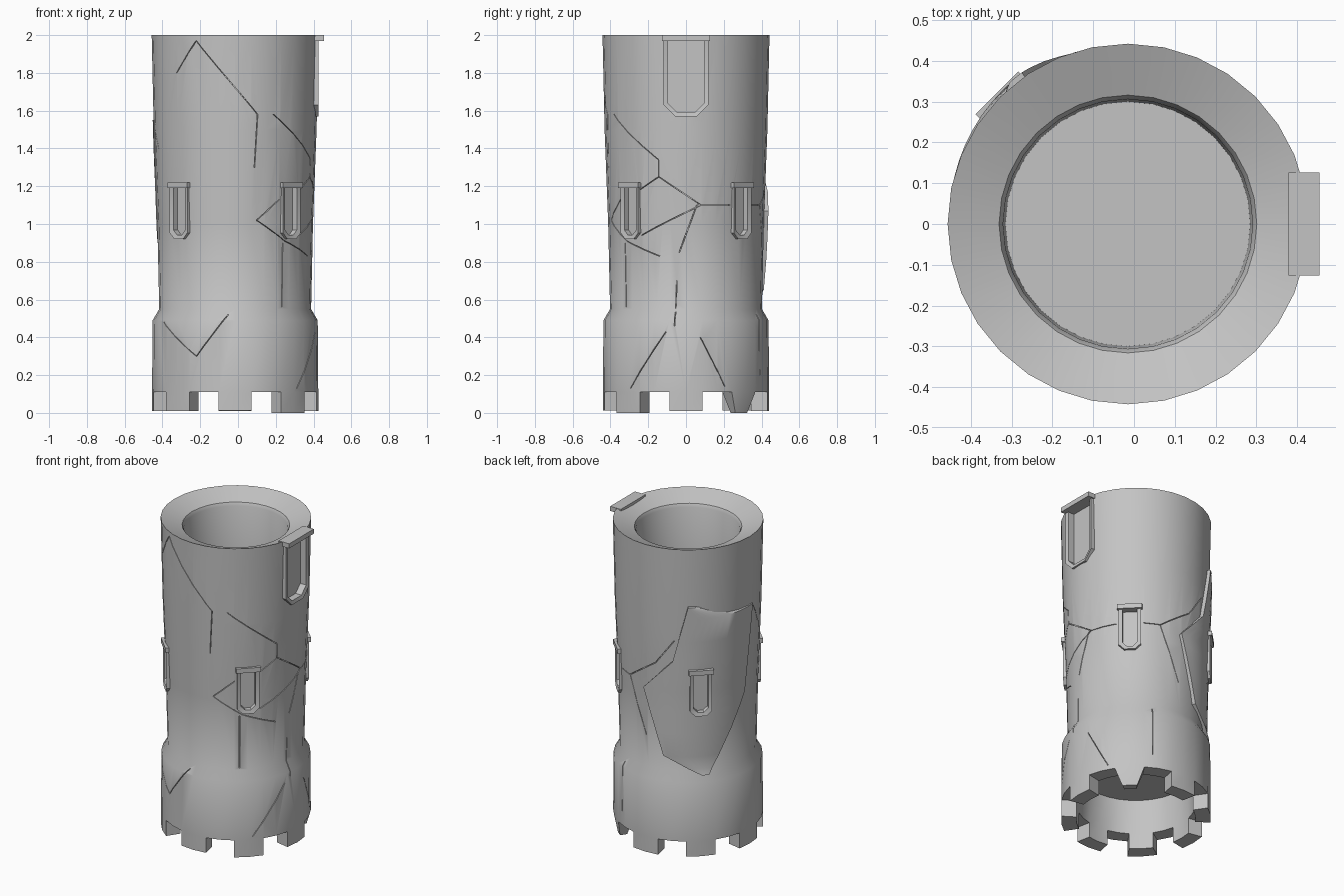
import bpy, bmesh, math, random
from mathutils import Vector, Matrix

random.seed(4)
if "Cube" in bpy.data.objects:
    bpy.data.objects.remove(bpy.data.objects["Cube"])

CX = -0.015
OUTER = [(0.44, 0.11), (0.437, 0.49), (0.402, 0.55), (0.412, 1.0), (0.431, 1.5), (0.442, 2.0)]

stone = bpy.data.materials.new("grey stone")
stone.use_nodes = True
stone.diffuse_color = (0.55, 0.55, 0.55, 1)
stone.node_tree.nodes["Principled BSDF"].inputs["Base Color"].default_value = stone.diffuse_color


def shade(ob):
    bpy.ops.object.select_all(action='DESELECT')
    ob.select_set(True)
    bpy.context.view_layer.objects.active = ob
    bpy.ops.object.shade_smooth_by_angle(angle=math.radians(40))


def finish(name, bm):
    bmesh.ops.recalc_face_normals(bm, faces=bm.faces)
    me = bpy.data.meshes.new(name)
    bm.to_mesh(me)
    bm.free()
    ob = bpy.data.objects.new(name, me)
    bpy.context.collection.objects.link(ob)
    me.materials.append(stone)
    shade(ob)
    return ob


def cut(target, cutter):
    cutter.hide_render = True
    mod = target.modifiers.new("cut", 'BOOLEAN')
    mod.operation = 'DIFFERENCE'
    mod.solver = 'EXACT'
    mod.object = cutter
    bpy.context.view_layer.objects.active = target
    bpy.ops.object.modifier_apply(modifier=mod.name)


def interpolate(z, points):
    for (v0, z0), (v1, z1) in zip(points, points[1:]):
        if z <= z1:
            return v0 + (v1 - v0) * (z - z0) / (z1 - z0)
    return points[-1][0]


def on_wall(deg, z, r):
    a = math.radians(deg)
    return Vector((CX + r * math.cos(a), r * math.sin(a), z))


# Tower: revolved shell with hollow top and battlement ring, angles follow the merlons
def build_tower():
    bm = bmesh.new()
    angles = [45 * k + o for k in range(8) for o in (-11.5, 0, 11.5, 22.5)]
    profile = [(0.34, 0.33), (0.35, 0.11)] + OUTER + [(0.316, 1.95), (0.306, 1.93), (0.3, 1.45)]
    rings = [[bm.verts.new(on_wall(a, z, r)) for a in angles] for r, z in profile]
    n = len(angles)
    merlons = []
    for j in range(len(rings) - 1):
        for i in range(n):
            k = (i + 1) % n
            f = bm.faces.new((rings[j][i], rings[j][k], rings[j + 1][k], rings[j + 1][i]))
            if j == 1 and i % 4 < 2:
                merlons.append((i // 4, f))
    bm.faces.new(rings[0])
    bm.faces.new(rings[-1])
    # Merlons: pairs of ring faces pulled down, one of them chipped to a point
    for k in range(8):
        faces = [f for m, f in merlons if m == k]
        ext = bmesh.ops.extrude_face_region(bm, geom=faces)["geom"]
        bmesh.ops.delete(bm, geom=faces, context='FACES_ONLY')
        mid = on_wall(45 * k, 0, 0.395)
        low = 0.0 if k in (1, 7) else random.uniform(0.008, 0.02)
        for v in (g for g in ext if isinstance(g, bmesh.types.BMVert)):
            v.co.z = low
            if k == 1:
                v.co.xy = mid.xy.lerp(v.co.xy, 0.5)
    return finish("tower", bm)


# Loose wall piece: curved plate pushed out of the wall, most at one side
def build_loose_piece(columns=12):
    left = [(136, .53), (105, .65), (88, 1.07), (113, 1.27), (125, 1.63)]
    right = [(142, .53), (178, 1.0), (186, 1.55), (130, 1.63)]
    bm = bmesh.new()
    heights = [.53, .57, .65, .8, .93, 1.0, 1.07, 1.17, 1.27, 1.4, 1.55, 1.63]
    layers = []
    for inner in (True, False):
        grid = []
        for z in heights:
            a, b = interpolate(z, left), interpolate(z, right)
            row = []
            for c in range(columns + 1):
                deg = a + (b - a) * c / columns
                push = -0.03 if inner else 0.003 + 0.019 * min(1, (186 - deg) / 70)
                row.append(bm.verts.new(on_wall(deg, z, interpolate(z, OUTER) + push)))
            grid.append(row)
        layers.append(grid)
        for p, q in zip(grid, grid[1:]):
            for c in range(columns):
                bm.faces.new((p[c], p[c + 1], q[c + 1], q[c]))
    border = [e for e in bm.edges if e.is_boundary]
    bmesh.ops.bridge_loops(bm, edges=border)
    return finish("loose_wall_piece", bm)


# Window outline: square top, chamfered bottom corners
def outline(w, z0, z1, c):
    return [(-w, z1), (-w, z0 + c), (-w + c, z0), (w - c, z0), (w, z0 + c), (w, z1)]


def prism(name, pts, d0, d1, deg, hole=None):
    bm = bmesh.new()
    rot = Matrix.Translation((CX, 0, 0)) @ Matrix.Rotation(math.radians(deg), 4, 'Z')

    def loop(points, d):
        return [bm.verts.new(rot @ Vector((d, u, z))) for u, z in points]

    loops = [loop(pts, d0), loop(pts, d1)]
    pairs = [(0, 1)]
    if hole:
        loops += [loop(hole, d1 - 0.006), loop(hole, d0)]
        pairs = [(0, 1), (1, 2), (2, 3), (3, 0)]
    else:
        for l in loops:
            bm.faces.new(l)
    n = len(pts)
    for p, q in pairs:
        a, b = loops[p], loops[q]
        for i in range(n):
            k = (i + 1) % n
            bm.faces.new((a[i], a[k], b[k], b[i]))
    return finish(name, bm)


def window(name, deg, w, z0, z1, rim, wall, depth, out, targets):
    outer = outline(w, z0, z1, w * 0.5)
    inner = outline(w - rim, z0 + rim, z1 - rim, w * 0.4)
    prism(name + "_frame", outer, wall - 0.03, wall + 0.008, deg, inner)
    top = w + 0.008
    head = [(-top, z1 - 0.03), (top, z1 - 0.03), (top, z1), (-top, z1)]
    prism(name + "_lintel", head, wall - 0.04, wall + out, deg)
    # Recess cut into the wall behind the frame
    cutter = prism(name + "_cutter", inner, wall - depth, wall + 0.1, deg)
    for target in targets:
        cut(target, cutter)
    bpy.data.objects.remove(cutter)


tower = build_tower()
piece = build_loose_piece()
for side, deg in (("back_left", 45), ("front_right", 225), ("front_left", 315)):
    window(side + "_window", deg, 0.066, 0.92, 1.22, 0.022, 0.416, 0.03, 0.018, [tower])
window("back_right_window", 135, 0.066, 0.92, 1.22, 0.022, 0.434, 0.03, 0.02, [tower, piece])
window("tall_window", 0, 0.118, 1.57, 2.0, 0.022, 0.434, 0.04, 0.036, [tower])

# Cracks: narrow grooves cut into the wall, given as (angle, height) paths
CRACKS = [
    [(-135, 1.8), (-118, 1.97), (-74, 1.58), (-76, 1.3)],
    [(-150, .48), (-118, .3), (-95, .52)],
    [(-56, 1.13), (-74, 1.02), (-50, .91), (-20, .83)],
    [(-62, 1.58), (-20, 1.34), (-20, 1.25), (-36, 1.18)],
    [(-20, 1.25), (11, 1.1), (-35, .94)],
    [(-52, .9), (-52, .56)],
    [(-7, .7), (-8, .46)],
    [(10, .4), (28, .14)],
    [(-14, .43), (-42, .13)],
    [(186, 1.55), (198, 1.4)],
    [(56, 1.1), (70, 1.1), (98, 1.24), (114, 1.4)],
    [(70, 1.1), (88, .75)],
    [(34, 1.1), (8, 1.1), (-5, .85)],
    [(63, .52), (63, .2)],
]


def crack(start, end, width=0.002):
    (a0, z0), (a1, z1) = start, end
    bm = bmesh.new()
    steps = max(2, int(max(abs(a1 - a0) / 5, abs(z1 - z0) / 0.1)))
    du, dz = math.radians(a1 - a0) * 0.42, z1 - z0
    size = math.hypot(du, dz)
    oa, oz = math.degrees(-dz / size * width / 0.42), du / size * width
    rings = []
    for s in range(steps + 1):
        a, z = a0 + (a1 - a0) * s / steps, z0 + dz * s / steps
        r = interpolate(z, OUTER)
        corners = ((1, -0.015), (-1, -0.015), (-1, 0.02), (1, 0.02))
        rings.append([bm.verts.new(on_wall(a + k * oa, z + k * oz, r + d)) for k, d in corners])
    for p, q in zip(rings, rings[1:]):
        for i in range(4):
            k = (i + 1) % 4
            bm.faces.new((p[i], p[k], q[k], q[i]))
    bm.faces.new(rings[0])
    bm.faces.new(rings[-1])
    cutter = finish("crack_cutter", bm)
    cut(tower, cutter)
    bpy.data.objects.remove(cutter)


for path in CRACKS:
    for start, end in zip(path, path[1:]):
        crack(start, end)
shade(tower)
shade(piece)
